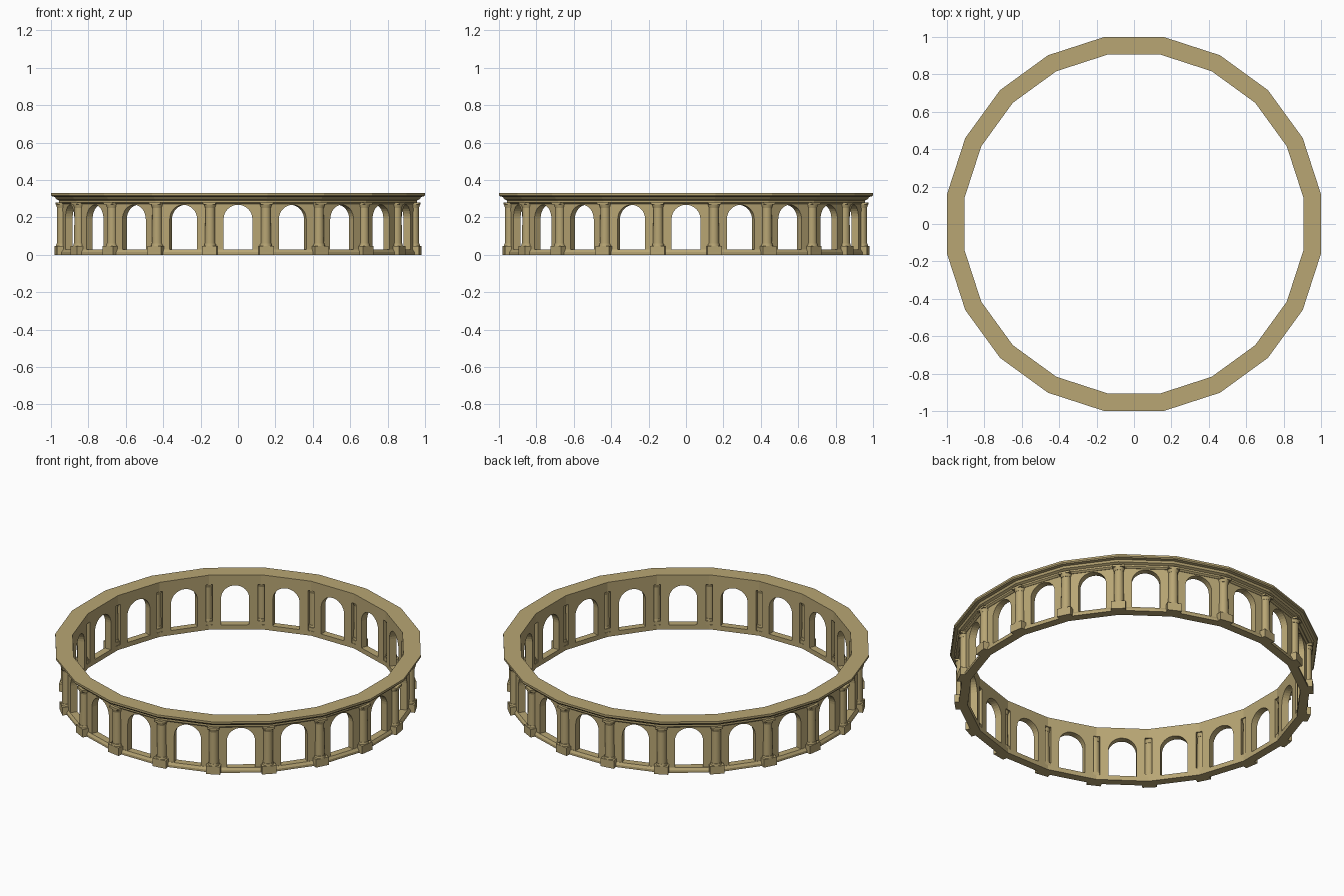
import bpy, bmesh, math
from mathutils import Matrix

if "Cube" in bpy.data.objects:
    bpy.data.objects.remove(bpy.data.objects["Cube"])

N = 20
STEP = 2 * math.pi / N
COS = math.cos(STEP / 2)

stone = bpy.data.materials.new("tan stone")
stone.diffuse_color = (0.48, 0.38, 0.175, 1)
stone.use_nodes = True
stone.node_tree.nodes["Principled BSDF"].inputs["Base Color"].default_value = stone.diffuse_color


def finish(bm, name):
    bmesh.ops.recalc_face_normals(bm, faces=bm.faces)
    me = bpy.data.meshes.new(name)
    bm.to_mesh(me)
    bm.free()
    me.materials.append(stone)
    ob = bpy.data.objects.new(name, me)
    bpy.context.collection.objects.link(ob)
    return ob


def ring(name, profile, sides=N, radius_scale=1 / COS, offset=STEP / 2, centre=None):
    """Closed profile of (apothem, z) swept round a polygon."""
    bm = bmesh.new()
    loops = []
    for i in range(sides):
        a = i * 2 * math.pi / sides + offset
        loops.append([bm.verts.new((r * radius_scale * math.cos(a),
                                    r * radius_scale * math.sin(a), z)) for r, z in profile])
    n = len(profile)
    for i in range(sides):
        p, q = loops[i], loops[(i + 1) % sides]
        for j in range(n):
            k = (j + 1) % n
            bm.faces.new((p[j], q[j], q[k], p[k]))
    return finish(bm, name)


def box(bm, x0, x1, w, z0, z1, m):
    mat = m @ Matrix.Translation(((x0 + x1) / 2, 0, (z0 + z1) / 2)) @ \
        Matrix.Diagonal((x1 - x0, w, z1 - z0, 1))
    bmesh.ops.create_cube(bm, size=1, matrix=mat)


def drum(bm, x, r1, r2, z0, z1, m, seg=16):
    bmesh.ops.create_cone(bm, cap_ends=True, segments=seg, radius1=r1, radius2=r2,
                          depth=z1 - z0, matrix=m @ Matrix.Translation((x, 0, (z0 + z1) / 2)))


# stepped cornice and base course
ring("cornice", [(.905, .272), (.947, .272), (.957, .28), (.957, .29), (.972, .297),
                 (.978, .309), (.995, .312), (1.0, .318), (1.0, .33), (.905, .33)])
ring("base_course", [(.905, 0), (.955, 0), (.955, .014), (.947, .028), (.905, .028)])

# arched wall panels, one for each side
HW, SPRING, R = .125, .19, .077
outline = [(-HW, .028), (-R, .028)]
outline += [(-R * math.cos(math.pi * i / 16), SPRING + R * math.sin(math.pi * i / 16))
            for i in range(17)]
outline += [(R, .028), (HW, .028), (HW, .273), (-HW, .273)]
bm = bmesh.new()
for i in range(N):
    m = Matrix.Rotation(i * STEP, 4, 'Z')
    inner = [bm.verts.new(m @ Matrix.Translation((.905, y, z)).to_translation()) for y, z in outline]
    outer = [bm.verts.new(m @ Matrix.Translation((.945, y, z)).to_translation()) for y, z in outline]
    bm.faces.new(inner)
    bm.faces.new(outer[::-1])
    for j in range(len(outline)):
        k = (j + 1) % len(outline)
        bm.faces.new((inner[j], outer[j], outer[k], inner[k]))
finish(bm, "arch_walls")

# columns, pedestals and capitals at the corners
shafts, blocks = bmesh.new(), bmesh.new()
CX = .953
for i in range(N):
    m = Matrix.Rotation((i + .5) * STEP, 4, 'Z')
    box(blocks, .918, .986, .08, 0, .048, m)
    box(blocks, .922, .984, .066, .268, .28, m)
    drum(shafts, CX, .032, .030, .048, .06, m)
    drum(shafts, CX, .0275, .0255, .06, .25, m)
    drum(shafts, CX, .0265, .032, .25, .268, m)
finish(blocks, "pedestals_and_capitals")
cols = finish(shafts, "columns")
bpy.context.view_layer.objects.active = cols
cols.select_set(True)
bpy.ops.object.shade_smooth_by_angle(angle=math.radians(30))
